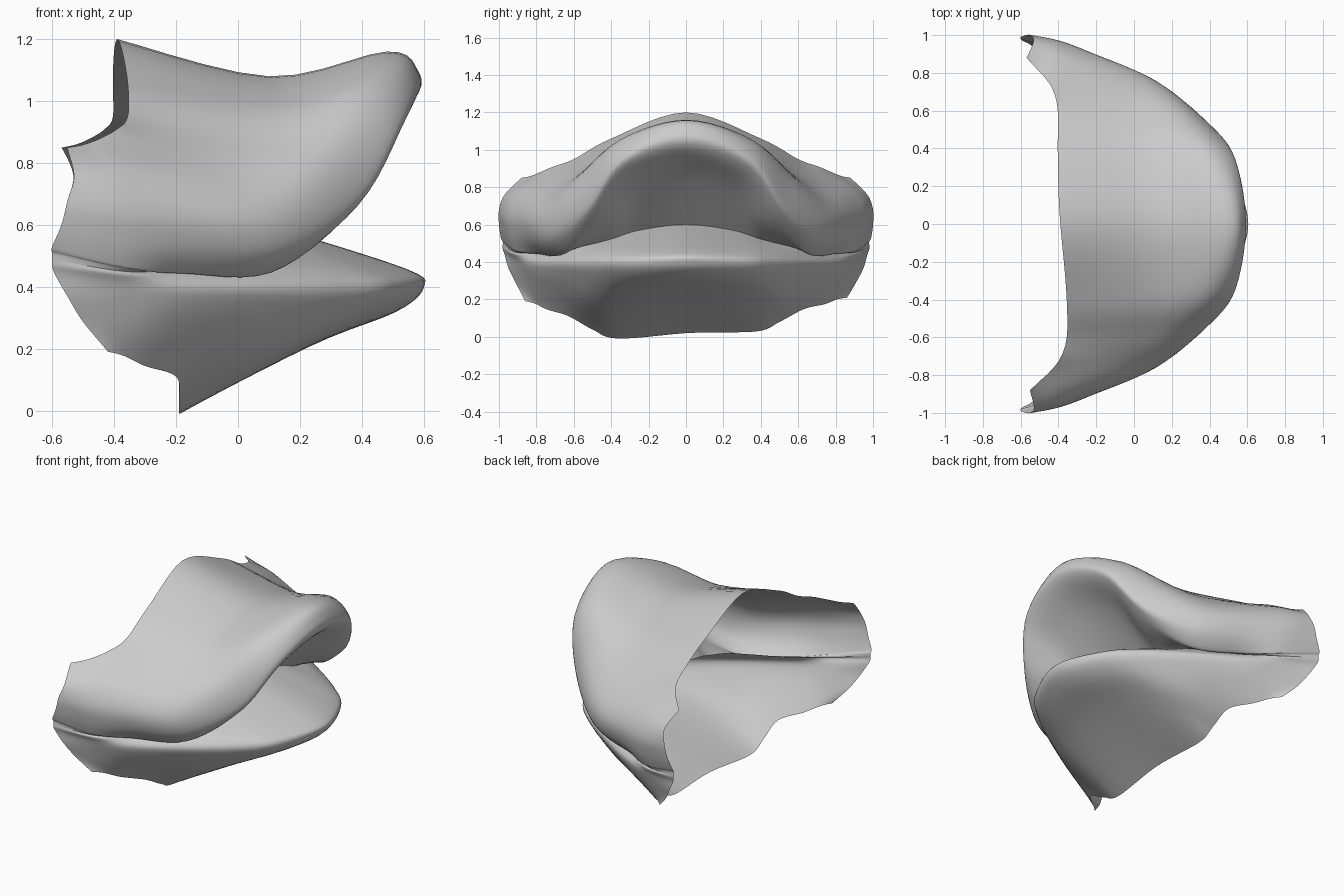
import bpy
import bmesh
import math
from mathutils import Vector

cube = bpy.data.objects.get("Cube")
if cube:
    bpy.data.objects.remove(cube, do_unlink=True)

# One plain grey for the whole muzzle
grey = bpy.data.materials.new("plain_grey")
grey.use_nodes = True
colour = (0.6, 0.6, 0.6, 1)
grey.diffuse_color = colour
grey.node_tree.nodes["Principled BSDF"].inputs["Base Color"].default_value = colour


def smooth_path(points, steps):
    """Pass a smooth curve through the points, with even steps in every span."""
    result = []
    last = len(points) - 1
    for i in range(last):
        before, start = points[max(i - 1, 0)], points[i]
        end, after = points[i + 1], points[min(i + 2, last)]
        for step in range(steps):
            t = step / steps
            leave, arrive = (end - before) / 2, (after - start) / 2
            bend = 3 * (end - start) - 2 * leave - arrive
            twist = 2 * (start - end) + leave + arrive
            result.append(start + leave * t + bend * t ** 2 + twist * t ** 3)
    result.append(points[last])
    return result


def skin_sheet(name, profiles, open_row, skew):
    """Loft profiles, given from the middle to the +y corner, over both sides."""
    half = [[Vector(p) / 100 for p in profile] for profile in profiles]
    other = [[Vector((p.x, -p.y, p.z)) for p in profile] for profile in half[:0:-1]]
    sections = [smooth_path(profile, 5) for profile in other + half]
    rows = [smooth_path(list(row), 6) for row in zip(*sections)]

    # The open back edge is slightly lopsided
    for index, row in enumerate(rows):
        share = index / (len(rows) - 1)
        weight = (share if open_row == "last" else 1 - share) ** 4
        for point in row:
            point += Vector(skew) * weight * math.sin(math.pi * point.y)

    bm = bmesh.new()
    grid = [[bm.verts.new(point) for point in row] for row in rows]
    for upper, lower in zip(grid, grid[1:]):
        for i in range(len(upper) - 1):
            bm.faces.new((upper[i], lower[i], lower[i + 1], upper[i + 1]))
    mesh = bpy.data.meshes.new(name)
    bm.to_mesh(mesh)
    bm.free()
    mesh.materials.append(grey)
    sheet = bpy.data.objects.new(name, mesh)
    bpy.context.collection.objects.link(sheet)
    bpy.ops.object.select_all(action="DESELECT")
    sheet.select_set(True)
    bpy.context.view_layer.objects.active = sheet
    bpy.ops.object.shade_smooth_by_angle(angle=math.radians(50))


# Upper muzzle: back edge, bridge, lip top, lip front, lip underside, palate, throat
upper_profiles = [
    [(-39, 0, 120), (10, 0, 108), (48, 0, 116), (58, 0, 110),
     (57, 0, 101), (38, 0, 86), (10, 0, 60)],
    [(-38, 40, 106), (8, 38, 99), (40, 36, 105), (53, 35, 96),
     (50, 32, 89), (33, 27, 77), (10, 25, 57)],
    [(-38, 60, 95), (0, 60, 86), (28, 58, 83), (39, 54, 70),
     (36, 50, 64), (26, 43, 59), (12, 41, 52)],
    [(-41, 71, 91), (-10, 76, 77), (8, 77, 65), (14, 73, 53),
     (11, 66, 45), (9, 62, 46), (7, 58, 48)],
    [(-46, 78, 88), (-34, 88, 78), (-24, 91, 65), (-18, 87, 53),
     (-18, 81, 45), (-18, 78, 45), (-18, 75, 46)],
    [(-51, 83, 86), (-43, 93, 77), (-40, 97, 66), (-37, 95, 55),
     (-36, 92, 47), (-36, 91, 46), (-36, 90, 45)],
    [(-56, 88, 85), (-53, 97, 76), (-55, 100, 68), (-57, 100, 60),
     (-60, 99, 53), (-60, 98, 51), (-60, 98, 49)],
]
skin_sheet("upper_muzzle", upper_profiles, "first", (-0.025, 0, 0))

# Lower jaw: throat, lip top, lip front, lip underside, chin, back edge
lower_profiles = [
    [(10, 0, 60), (54, 0, 46), (60, 0, 40), (51, 0, 32), (25, 0, 22), (-17, 0, 2)],
    [(10, 25, 57), (43, 28, 46), (50, 31, 40), (42, 30, 31), (19, 31, 20), (-19, 37, 1)],
    [(12, 41, 52), (28, 45, 46), (34, 48, 40), (27, 48, 31), (8, 50, 19), (-19, 50, 6)],
    [(7, 58, 48), (7, 62, 45), (9, 66, 40), (4, 66, 33), (-6, 65, 24), (-20, 63, 13)],
    [(-18, 75, 46), (-18, 79, 44), (-18, 82, 40), (-20, 81, 34), (-24, 78, 26), (-30, 74, 16)],
    [(-36, 90, 45), (-36, 91, 44), (-37, 90, 41), (-37, 88, 35), (-37, 85, 27), (-37, 81, 19)],
    [(-60, 98, 49), (-60, 98, 47), (-59, 97, 44), (-55, 95, 37), (-50, 91, 29), (-42, 86, 20)],
]
skin_sheet("lower_jaw", lower_profiles, "last", (0, 0, 0.02))
